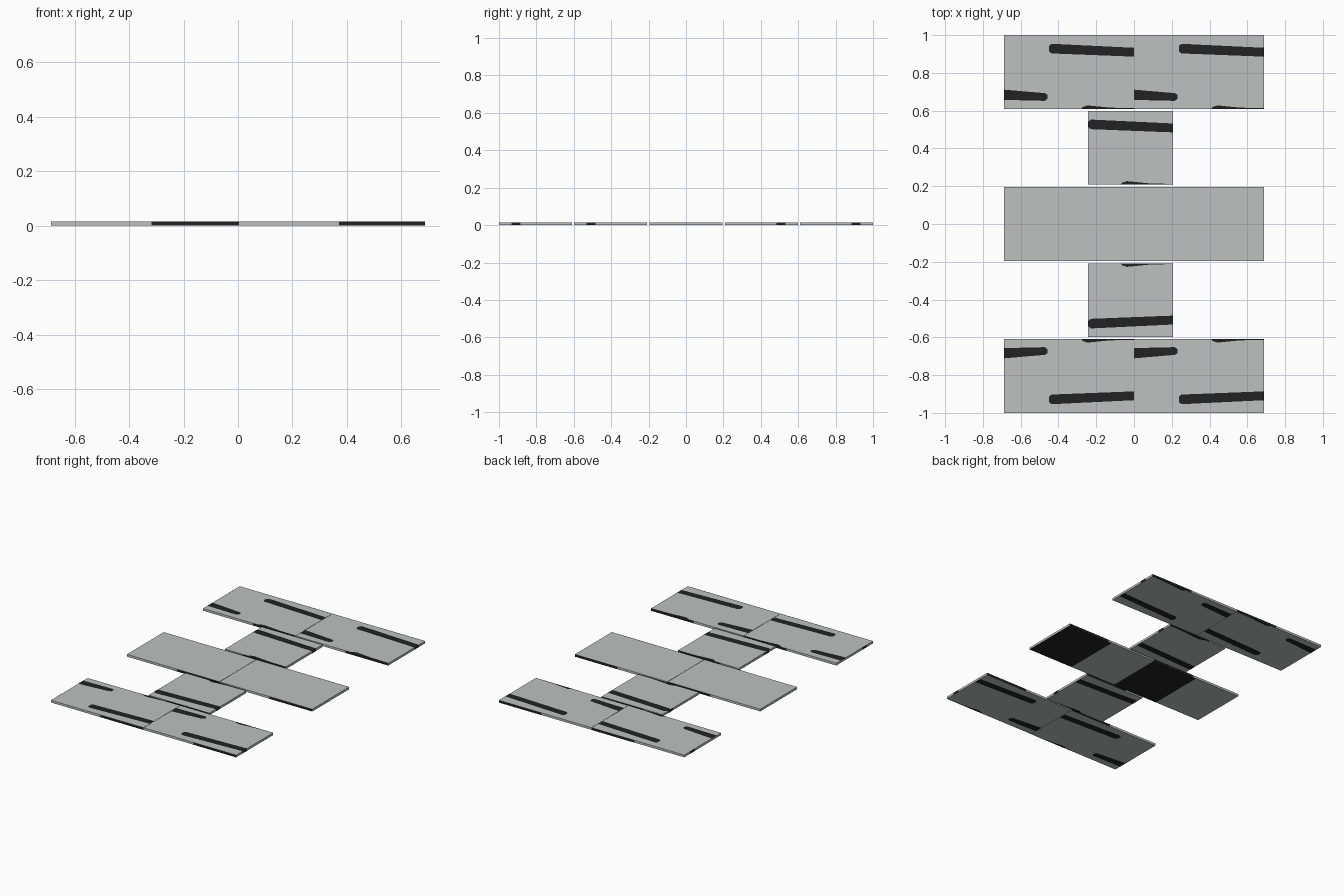
import bpy, bmesh
from mathutils import Vector

if "Cube" in bpy.data.objects:
    bpy.data.objects.remove(bpy.data.objects["Cube"])

T = 0.015      # plank thickness
W = 0.39       # plank depth in y
L = 0.686      # full plank length
EPS = 0.0006   # painted marks sit just off the surface


def material(name, c):
    m = bpy.data.materials.new(name)
    m.diffuse_color = (*c, 1)
    m.use_nodes = True
    m.node_tree.nodes["Principled BSDF"].inputs["Base Color"].default_value = m.diffuse_color
    return m


GREY = material("light grey", (0.52, 0.53, 0.525))
DARK = material("charcoal", (0.016, 0.016, 0.016))

# Mark outlines: u along the plank, v from its inner edge
LONG = [(0.236, 0.332), (0.236, 0.306), (0.25, 0.293), (0.686, 0.276), (0.686, 0.323), (0.25, 0.344)]
SHORT = [(0, 0.047), (0.215, 0.042), (0.23, 0.054), (0.23, 0.073), (0.215, 0.083), (0, 0.101)]
SLIVER = [(0.41, 0), (0.686, 0), (0.686, 0.003), (0.56, 0.006), (0.47, 0.015), (0.44, 0.018), (0.415, 0.009)]
SIDE_U = (0.37, 0.686)    # dark part of the long edges


def make_object(name, bm, mat):
    me = bpy.data.meshes.new(name)
    bm.to_mesh(me)
    bm.free()
    me.materials.append(mat)
    ob = bpy.data.objects.new(name, me)
    bpy.context.collection.objects.link(ob)
    return ob


def add_face(bm, pts, normal):
    f = bm.faces.new([bm.verts.new(p) for p in pts])
    f.normal_update()
    if f.normal.dot(Vector(normal)) < 0:
        f.normal_flip()


def plank(name, x0, yc, u0=0.0, marked=True):
    """One board; u0 is where on the painted pattern a shorter board starts."""
    length = L - u0
    s = 1 if yc >= 0 else -1
    y_in = yc - s * W / 2
    bm = bmesh.new()
    bmesh.ops.create_cube(bm, size=1)
    for v in bm.verts:
        v.co = (x0 + length * (v.co.x + 0.5), yc + v.co.y * W, T * (v.co.z + 0.5))
    make_object(name, bm, GREY)

    bm = bmesh.new()

    def px(u):
        return x0 + u - u0

    # painted marks on top, and flipped underneath
    if marked:
        for shape in (LONG, SHORT, SLIVER):
            if shape is SHORT and u0 > 0:
                continue
            pts = [(max(u, u0), v) for u, v in shape]
            add_face(bm, [(px(u), y_in + s * v, T + EPS) for u, v in pts], (0, 0, 1))
            add_face(bm, [(px(u), y_in + s * (W - v), -EPS) for u, v in pts], (0, 0, -1))
        # stripe wraps over the outer ends
        for x, d in ((x0 - EPS, -1), (x0 + length + EPS, 1)):
            if abs(x) < 0.01:
                continue
            ya, yb = y_in + s * 0.276, y_in + s * 0.323
            add_face(bm, [(x, ya, 0), (x, yb, 0), (x, yb, T), (x, ya, T)], (d, 0, 0))
    else:
        # dark half of the underside
        a, b = px(0.345), px(L)
        y0, y1 = yc - W / 2, yc + W / 2
        add_face(bm, [(a, y0, -EPS), (b, y0, -EPS), (b, y1, -EPS), (a, y1, -EPS)], (0, 0, -1))
    # dark part of both long edges
    a, b = px(SIDE_U[0]), px(SIDE_U[1])
    for d in (-1, 1):
        y = yc + d * (W / 2 + EPS)
        add_face(bm, [(a, y, 0), (b, y, 0), (b, y, T), (a, y, T)], (0, d, 0))
    make_object(name + "_marks", bm, DARK)


# Full-length pairs: front, middle, back
for row, yc, marked in (("front", -0.805, True), ("middle", 0, False), ("back", 0.805, True)):
    plank(row + "_left_plank", -L - 0.001, yc, 0, marked)
    plank(row + "_right_plank", 0.001, yc, 0, marked)

# Short connecting boards
for row, yc in (("front", -0.404), ("back", 0.404)):
    plank(row + "_short_plank", -0.243, yc, 0.236)
